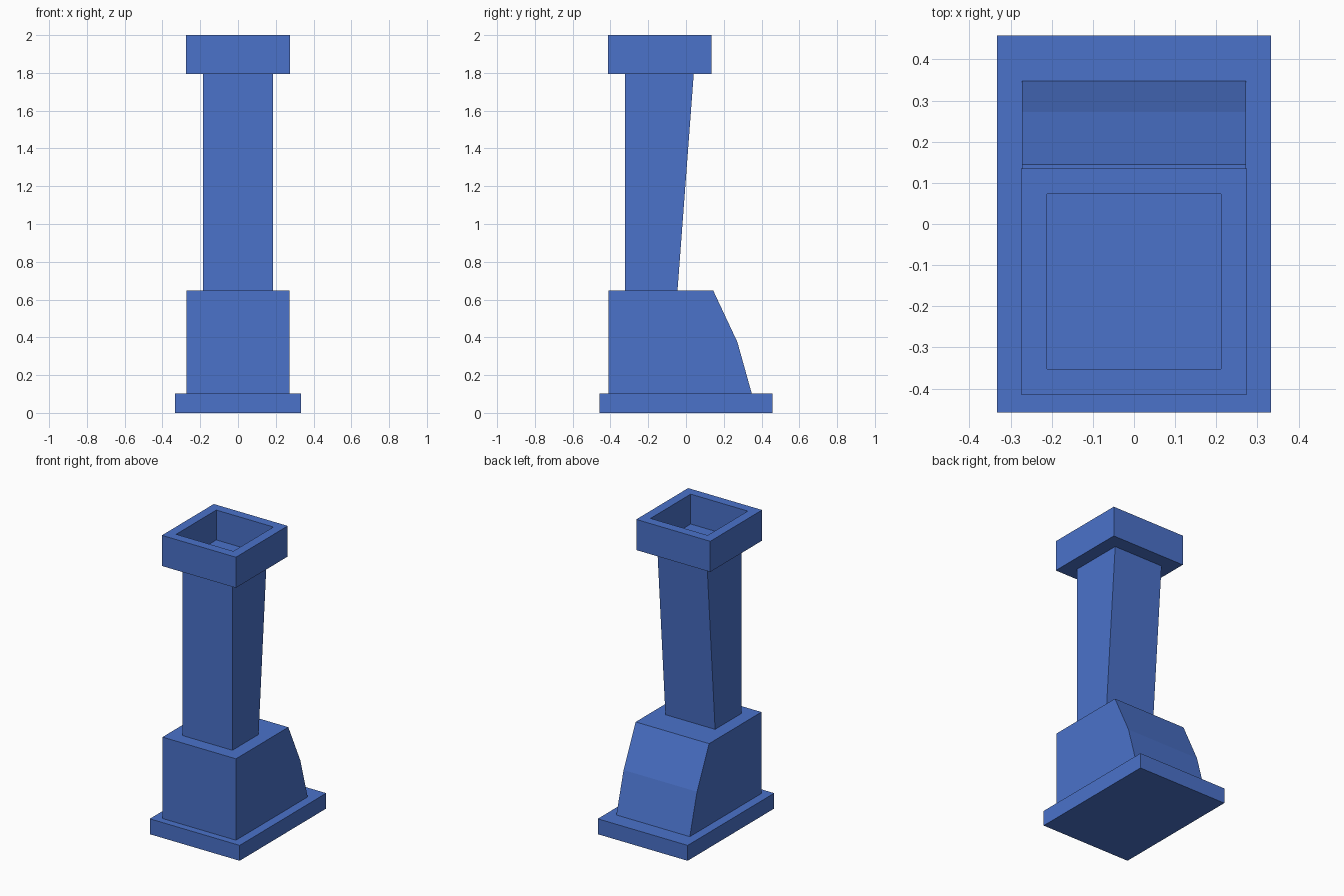
import bpy
import bmesh

default = bpy.data.objects.get("Cube")
if default:
    bpy.data.objects.remove(default, do_unlink=True)

blue = bpy.data.materials.new("blue")
blue.use_nodes = True
colour = (0.069, 0.168, 0.59, 1)
blue.diffuse_color = colour
blue.node_tree.nodes["Principled BSDF"].inputs["Base Color"].default_value = colour


def extrude_profile(name, half_width, profile):
    """Solid from a side profile of (y, z) points, extruded across x."""
    bm = bmesh.new()
    face = bm.faces.new([bm.verts.new((-half_width, y, z)) for y, z in profile])
    new = bmesh.ops.extrude_face_region(bm, geom=[face])["geom"]
    verts = [v for v in new if isinstance(v, bmesh.types.BMVert)]
    bmesh.ops.translate(bm, verts=verts, vec=(2 * half_width, 0, 0))
    bmesh.ops.recalc_face_normals(bm, faces=bm.faces)
    mesh = bpy.data.meshes.new(name)
    bm.to_mesh(mesh)
    bm.free()
    mesh.materials.append(blue)
    obj = bpy.data.objects.new(name, mesh)
    bpy.context.collection.objects.link(obj)
    return obj


def block(name, half_width, front, back, bottom, top):
    return extrude_profile(name, half_width, [
        (front, bottom), (back, bottom), (back, top), (front, top)])


# Base slab
block("base_slab", 0.333, -0.458, 0.458, 0, 0.103)

# Pedestal with a two-step sloping back
extrude_profile("pedestal", 0.272, [
    (-0.41, 0.103), (0.348, 0.103), (0.272, 0.375), (0.144, 0.648), (-0.41, 0.648)])

# Shaft with a back that leans outwards
extrude_profile("shaft", 0.184, [
    (-0.322, 0.648), (-0.045, 0.648), (0.041, 1.795), (-0.322, 1.795)])

# Cap with a square recess in its top
cap = block("cap", 0.274, -0.414, 0.135, 1.795, 2)
bm = bmesh.new()
bm.from_mesh(cap.data)
top = max(bm.faces, key=lambda f: f.calc_center_median().z)
bmesh.ops.inset_region(bm, faces=[top], thickness=0.088)
hole = bmesh.ops.extrude_face_region(bm, geom=[top])["geom"]
bmesh.ops.delete(bm, geom=[top], context="FACES_ONLY")
bmesh.ops.translate(bm, vec=(0, 0, -0.2),
                    verts=[v for v in hole if isinstance(v, bmesh.types.BMVert)])
bmesh.ops.recalc_face_normals(bm, faces=bm.faces)
bm.to_mesh(cap.data)
bm.free()
